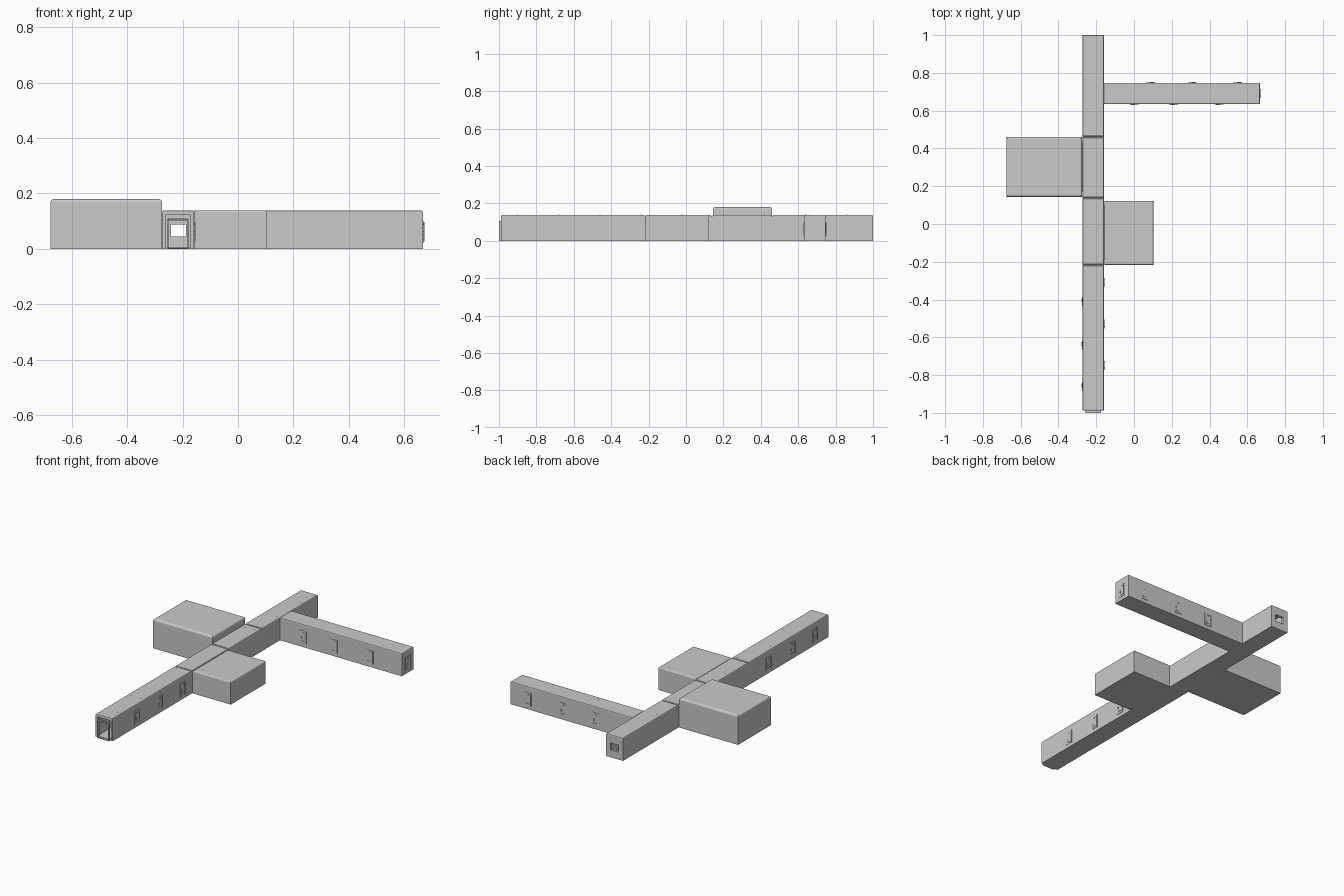
import bpy, bmesh, math
from mathutils import Vector, Matrix

if "Cube" in bpy.data.objects:
    bpy.data.objects.remove(bpy.data.objects["Cube"])

GREY = bpy.data.materials.new("panel grey")
GREY.use_nodes = True
GREY.diffuse_color = (0.59, 0.59, 0.59, 1)
GREY.node_tree.nodes["Principled BSDF"].inputs["Base Color"].default_value = GREY.diffuse_color


def box(name, x, y, z, chamfer=0, steps=3):
    """Box from x, y, z ranges, with optional stepped bevels around the roof."""
    bm = bmesh.new()
    bmesh.ops.create_cube(bm, size=1)
    for v in bm.verts:
        v.co = Vector(r[0] if c < 0 else r[1] for c, r in zip(v.co, (x, y, z)))
    if chamfer:
        roof = [f for f in bm.faces if f.normal.z > 0.5][0]
        bmesh.ops.bevel(bm, geom=list(roof.edges), offset=chamfer, segments=steps,
                        profile=0.5, affect="EDGES")
    bm.normal_update()
    mesh = bpy.data.meshes.new(name)
    bm.to_mesh(mesh)
    bm.free()
    mesh.materials.append(GREY)
    ob = bpy.data.objects.new(name, mesh)
    bpy.context.collection.objects.link(ob)
    return ob


def cut(ob, x, y, z):
    """Cut a box-shaped hole, then drop the cutter."""
    cutter = box("cutter", x, y, z)
    cutter.hide_render = True
    mod = ob.modifiers.new("hole", "BOOLEAN")
    mod.operation, mod.solver, mod.object = "DIFFERENCE", "EXACT", cutter
    bpy.context.view_layer.objects.active = ob
    bpy.ops.object.modifier_apply(modifier=mod.name)
    bpy.data.objects.remove(cutter)


# Main corridor, in hollow segments
W, E, TOP = -0.273, -0.159, 0.139
segments = [("front", -0.988, -0.220), ("middle", -0.214, 0.134),
            ("inner", 0.140, 0.458), ("back", 0.464, 1.0)]
for name, y0, y1 in segments:
    ob = box(name + "_corridor", (W, E), (y0, y1), (0, TOP), chamfer=0.006, steps=2)
    end = 0.985 if name == "back" else y1 + 0.1
    cut(ob, (W + 0.012, E - 0.012), (y0 - 0.1, end), (0.006, 0.122))
    if name == "back":
        cut(ob, (-0.242, -0.188), (0.9, 1.1), (0.045, 0.088))

# Joints between segments, almost flush with the walls
for i, y in enumerate((-0.217, 0.137, 0.461)):
    ob = box(f"corridor_joint_{i}", (W + 0.001, E - 0.001), (y - 0.004, y + 0.004), (0, TOP - 0.006))
    cut(ob, (W + 0.012, E - 0.012), (y - 0.1, y + 0.1), (0.006, 0.122))

# Front doorway with its lintel
doorway = box("front_door_frame", (-0.256, -0.176), (-1.0, -0.986), (0, 0.107))
cut(doorway, (-0.250, -0.182), (-1.1, -0.9), (0.004, 0.102))
box("front_door_lintel", (-0.250, -0.182), (-0.990, -0.985), (0.107, 0.111))

# Back window frame
frame = box("back_window_frame", (-0.252, -0.178), (0.997, 1.0), (0.034, 0.099))
cut(frame, (-0.242, -0.188), (0.9, 1.1), (0.045, 0.088))

# Side wing and the two rooms
box("side_wing", (E - 0.002, 0.667), (0.634, 0.747), (0, TOP), chamfer=0.006, steps=2)
box("west_room", (-0.676, -0.274), (0.144, 0.461), (0, 0.180), chamfer=0.012, steps=4)
box("east_room", (-0.156, 0.102), (-0.216, 0.123), (0, 0.139), chamfer=0.007)
box("west_room_link", (-0.28, W + 0.002), (0.17, 0.43), (0, 0.13))
box("east_room_link", (E - 0.002, -0.154), (-0.19, 0.10), (0, 0.13))


def door(name, x, y, angle):
    """Thin wall door facing outward, with a raised post, lock, handle and vent."""
    turn = Matrix.Translation((x, y, 0)) @ Matrix.Rotation(angle, 4, "Z")
    parts = [("panel", (-0.024, 0.024), 0.002, (0.022, 0.102)),
             ("post", (0.018, 0.022), 0.005, (0.026, 0.098)),
             ("lock", (-0.004, 0.006), 0.004, (0.086, 0.091)),
             ("handle", (-0.014, -0.010), 0.005, (0.050, 0.064)),
             ("vent", (-0.016, 0.006), 0.004, (0.034, 0.038))]
    for part, across, depth, height in parts:
        ob = box(f"{name}_{part}", across, (-depth, 0.001), height)
        ob.matrix_world = turn


for i, x in enumerate((0.0, 0.21, 0.45)):
    door(f"wing_front_door_{i}", x, 0.634, 0)
for i, x in enumerate((0.09, 0.31, 0.55)):
    door(f"wing_back_door_{i}", x, 0.747, math.pi)
door("wing_end_door", 0.667, 0.69, math.pi / 2)
for i, y in enumerate((-0.75, -0.53, -0.31)):
    door(f"corridor_left_door_{i}", E, y, math.pi / 2)
for i, y in enumerate((-0.86, -0.64, -0.41)):
    door(f"corridor_right_door_{i}", W, y, -math.pi / 2)

# Small roof vents
for i in range(9):
    y = -0.9 + i * 0.22
    for side, x in (("right", W + 0.025), ("left", E - 0.025)):
        box(f"roof_vent_{side}_{i}", (x - 0.002, x + 0.002), (y - 0.003, y + 0.003), (TOP - 0.001, TOP + 0.0005))
for i in range(5):
    x = -0.02 + i * 0.15
    box(f"wing_roof_vent_{i}", (x - 0.003, x + 0.003), (0.66, 0.664), (TOP - 0.001, TOP + 0.0005))
